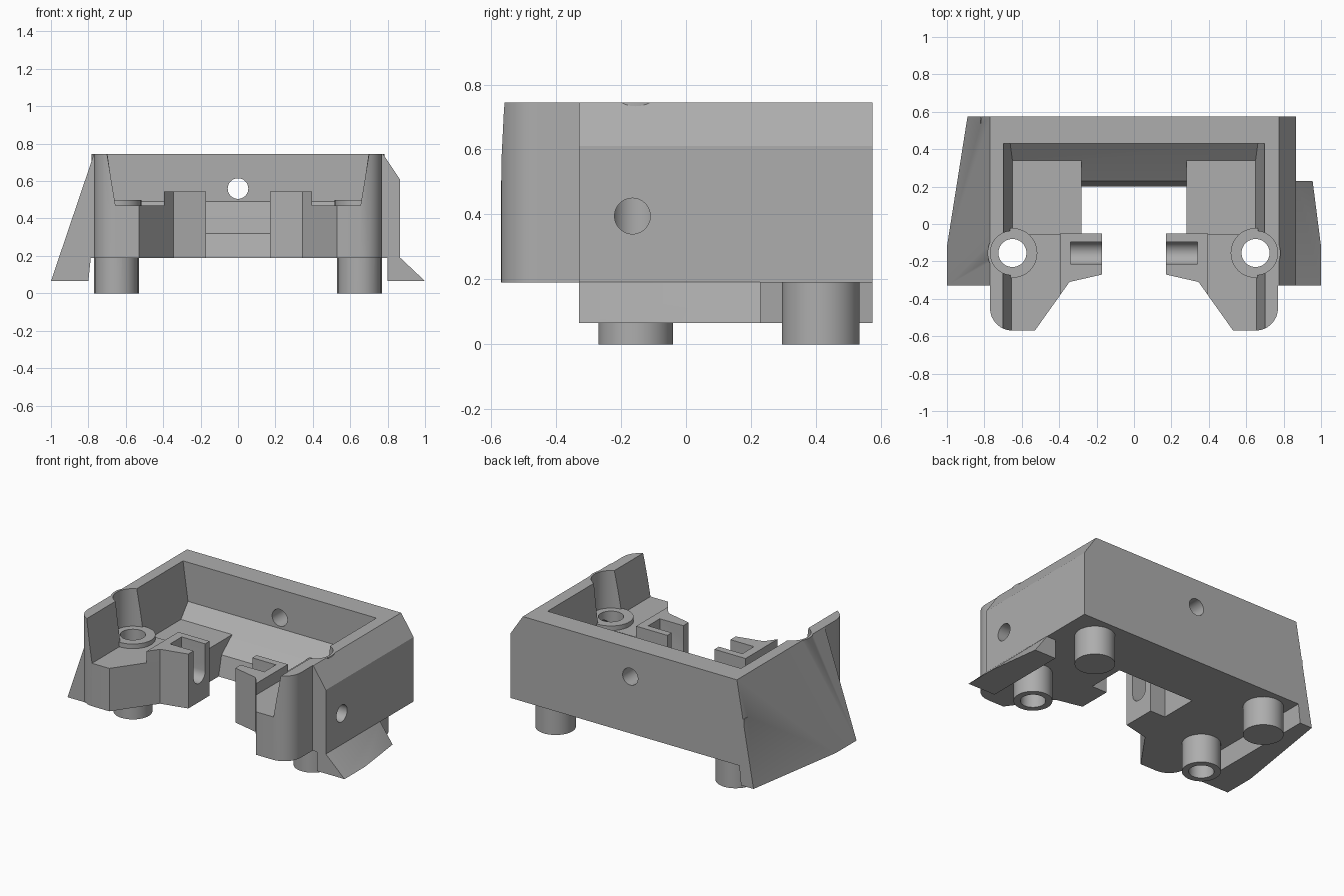
import bpy, bmesh
from math import sin, cos, pi, radians
from mathutils import Matrix, Vector

old = bpy.data.objects.get("Cube")
if old:
    bpy.data.objects.remove(old, do_unlink=True)

grey = bpy.data.materials.new("plain grey")
grey.use_nodes = True
colour = (0.42, 0.42, 0.42, 1)
grey.diffuse_color = colour
grey.node_tree.nodes["Principled BSDF"].inputs["Base Color"].default_value = colour


def finish(name, bm):
    bmesh.ops.recalc_face_normals(bm, faces=bm.faces)
    mesh = bpy.data.meshes.new(name)
    bm.to_mesh(mesh)
    bm.free()
    mesh.materials.append(grey)
    ob = bpy.data.objects.new(name, mesh)
    bpy.context.collection.objects.link(ob)
    return ob


def hull(name, points):
    bm = bmesh.new()
    verts = [bm.verts.new(p) for p in points]
    bmesh.ops.convex_hull(bm, input=verts)
    bmesh.ops.dissolve_limit(bm, angle_limit=0.001, verts=bm.verts, edges=bm.edges)
    return finish(name, bm)


def prism(name, outline, low, high, place=lambda u, v, w: (u, v, w)):
    """Extrude a 2D outline; place maps outline u, v and depth w to x, y, z."""
    bm = bmesh.new()
    face = bm.faces.new([bm.verts.new(place(u, v, low)) for u, v in outline])
    new = bmesh.ops.extrude_face_region(bm, geom=[face])["geom"]
    shift = Vector(place(0, 0, high)) - Vector(place(0, 0, low))
    bmesh.ops.translate(bm, vec=shift, verts=[g for g in new if isinstance(g, bmesh.types.BMVert)])
    return finish(name, bm)


def cylinder(name, start, axis, length, radius):
    bm = bmesh.new()
    bmesh.ops.create_cone(bm, cap_ends=True, segments=48, radius1=radius, radius2=radius, depth=length)
    direction = Vector(axis)
    turn = direction.to_track_quat("Z", "Y").to_matrix().to_4x4()
    centre = Vector(start) + direction * length / 2
    bmesh.ops.transform(bm, matrix=Matrix.Translation(centre) @ turn, verts=bm.verts)
    return finish(name, bm)


def combine(target, tool, operation):
    mod = target.modifiers.new("join", "BOOLEAN")
    mod.operation, mod.object, mod.solver = operation, tool, "EXACT"
    bpy.context.view_layer.objects.active = target
    bpy.ops.object.modifier_apply(modifier=mod.name)
    bpy.data.objects.remove(tool, do_unlink=True)


def add(target, tool):
    combine(target, tool, "UNION")


def cut(target, tool):
    combine(target, tool, "DIFFERENCE")


UP = (0, 0, 1)
FLOOR, RIM, BACK = 0.19, 0.745, 0.575
BOSS_X, BOSS_Y = 0.65, -0.155

# Housing block: U-shaped footprint with rounded front corners
corner = [(0.65 + 0.12 * cos(a * pi / 16), -0.45 - 0.12 * sin(a * pi / 16)) for a in range(9)]
half = [(0.77, BACK)] + corner + [(0.53, -0.57), (0.345, -0.31), (0.17, -0.27),
                                  (0.17, -0.05), (0.28, -0.05), (0.28, 0.2)]
housing = prism("housing", half + [(-x, y) for x, y in reversed(half)], FLOOR, RIM)

# Flared wall on one side
flare = [(-0.89, BACK), (-1, -0.12), (-1, -0.33), (-0.8, -0.33), (-0.8, BACK)]
add(housing, hull("flare", [(x, y, 0.065) for x, y in flare]
                  + [(x, y, RIM) for x in (-0.77, -0.73) for y in (-0.33, BACK)]
                  + [(-0.8, y, FLOOR) for y in (-0.33, BACK)]))
add(housing, prism("flare_root", [(-0.82, -0.33), (-0.73, -0.33), (-0.73, BACK), (-0.82, BACK)], FLOOR, 0.5))

# Thick chamfered wall and skirt on the other side
add(housing, prism("thick_wall", [(0.73, FLOOR), (0.865, FLOOR), (0.865, 0.61), (0.775, RIM), (0.73, RIM)],
                   -0.33, BACK, lambda u, v, w: (u, w, v)))
skirt = [(0.8, -0.33), (1, -0.33), (1, -0.12), (0.955, 0.23), (0.8, 0.23)]
add(housing, hull("skirt", [(x, y, 0.065) for x, y in skirt]
                  + [(x, y, 0.195) for x in (0.8, 0.862) for y in (-0.33, 0.23)]))

# Round screw columns bulging from the walls
for side in (-1, 1):
    add(housing, cylinder("column", (side * BOSS_X, BOSS_Y, FLOOR), UP, RIM - FLOOR, 0.133))

# Tapered cavities: front shelf and lower rear floor with sloping back
front = [(0.655, 0.47), (0.70, RIM), (0.703, 0.76)]
cut(housing, hull("front_cavity", [(s * x, y, z) for s in (-1, 1) for x, z in front for y in (-0.7, -0.05)]))
rear = [(0.65, -0.055, 0.41), (0.65, 0.34, 0.41), (0.662, 0.43, 0.49),
        (0.70, 0.43, 0.76), (0.70, -0.055, 0.76)]
cut(housing, hull("rear_cavity", [(s * x, y, z) for s in (-1, 1) for x, y, z in rear]))
slope = [(-0.06, 0.1), (0.2, 0.1), (0.2, FLOOR), (0.23, 0.32), (0.34, 0.41), (0.34, 0.6), (-0.06, 0.6)]
cut(housing, prism("centre_opening", slope, -0.28, 0.28, lambda u, v, w: (w, u, v)))

for side in (-1, 1):
    # Clip block with a round-bottomed slot
    clip = [(0.395, -0.05), (0.17, -0.05), (0.17, -0.27), (0.345, -0.31), (0.395, -0.38)]
    add(housing, prism("clip", [(side * x, y) for x, y in clip], FLOOR, 0.545))
    arc = [(BOSS_Y - 0.06 * cos(a * pi / 12), 0.37 - 0.06 * sin(a * pi / 12)) for a in range(13)]
    slot = arc + [(-0.095, 0.6), (-0.215, 0.6)]
    cut(housing, prism("slot", slot, side * 0.34, side * 0.1, lambda u, v, w: (w, u, v)))

    # Screw boss, hollow front foot and bore
    base = (side * BOSS_X, BOSS_Y)
    add(housing, cylinder("boss", (*base, FLOOR), UP, 0.31, 0.133))
    add(housing, cylinder("front_foot", (*base, 0), UP, 0.25, 0.115))
    cut(housing, cylinder("head_clearance", (*base, 0.5), UP, 0.4, 0.118))
    cut(housing, cylinder("bore", (*base, -0.1), UP, 0.9, 0.075))

    # Solid rear foot
    cylinder("rear_foot_" + ("left" if side > 0 else "right"), (side * BOSS_X, 0.415, 0), UP, 0.2, 0.12)

# Holes through the back wall and the thick side wall
cut(housing, cylinder("back_hole", (0, 0.3, 0.56), (0, 1, 0), 0.5, 0.055))
cut(housing, cylinder("side_hole", (BOSS_X, -0.165, 0.395), (1, 0, 0), 0.5, 0.055))

# Smooth the round surfaces, keep edges sharp
bpy.ops.object.select_all(action="DESELECT")
for ob in bpy.context.collection.objects:
    if ob.type == "MESH" and ob.name.startswith(("housing", "rear_foot")):
        ob.select_set(True)
        bpy.context.view_layer.objects.active = ob
bpy.ops.object.shade_smooth_by_angle(angle=radians(25))
